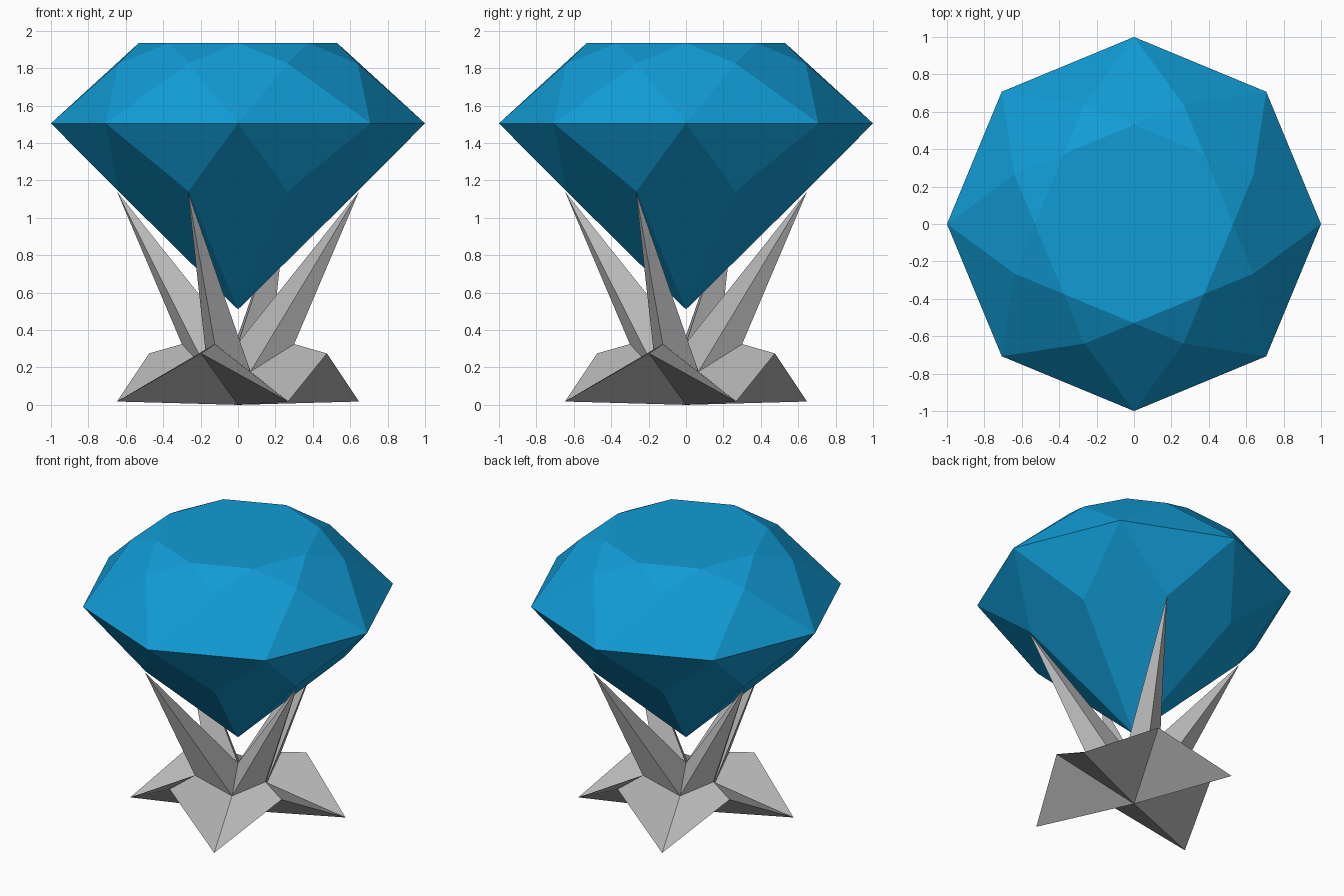
import bpy, bmesh
from math import cos, sin, radians
from mathutils import Vector

if "Cube" in bpy.data.objects:
    bpy.data.objects.remove(bpy.data.objects["Cube"])


def material(name, rgb):
    m = bpy.data.materials.new(name)
    m.diffuse_color = (*rgb, 1.0)
    m.use_nodes = True
    m.node_tree.nodes["Principled BSDF"].inputs["Base Color"].default_value = m.diffuse_color
    return m


def polar(r, deg, z):
    a = radians(deg)
    return Vector((r * cos(a), r * sin(a), z))


def ring(bm, n, r, start, z):
    return [bm.verts.new(polar(r, start + 360 * i / n, z)) for i in range(n)]


def finish(bm, name, mat):
    bmesh.ops.recalc_face_normals(bm, faces=bm.faces[:])
    me = bpy.data.meshes.new(name)
    bm.to_mesh(me)
    bm.free()
    me.materials.append(mat)
    ob = bpy.data.objects.new(name, me)
    bpy.context.collection.objects.link(ob)
    return ob


blue = material("gem blue", (0.0056, 0.33, 0.665))
grey = material("metal grey", (0.5, 0.5, 0.5))

# Brilliant-cut gem: table, crown kites, girdle, pavilion kites, culet
bm = bmesh.new()
table = ring(bm, 8, 0.53, 0, 1.935)
crown = ring(bm, 8, 0.692, 22.5, 1.826)
girdle = ring(bm, 8, 1.0, 0, 1.505)
pavilion = ring(bm, 8, 0.692, 22.5, 1.142)
culet = bm.verts.new((0, 0, 0.51))
bm.faces.new(table)
for i in range(8):
    j, h = (i + 1) % 8, i - 1
    bm.faces.new((table[i], crown[i], table[j]))
    bm.faces.new((table[i], crown[h], girdle[i], crown[i]))
    bm.faces.new((girdle[i], girdle[j], crown[i]))
    bm.faces.new((girdle[j], girdle[i], pavilion[i]))
    bm.faces.new((girdle[i], pavilion[h], culet, pavilion[i]))
finish(bm, "gem", blue)

# Four-pointed folded base with a claw rising from each notch
bm = bmesh.new()
bottom = bm.verts.new((0, 0, 0))
centre = bm.verts.new((0, 0, 0.33))
tips = ring(bm, 4, 0.70, 22.5, 0.018)
valleys = ring(bm, 4, 0.175, 22.5, 0.178)
notches = ring(bm, 4, 0.515, 67.5, 0.275)
crests = ring(bm, 4, 0.325, 67.5, 0.325)
claws = ring(bm, 4, 0.70, 67.5, 1.14)
for i in range(4):
    for k in (i, (i + 1) % 4):
        bm.faces.new((bottom, tips[k], notches[i]))               # underside
        bm.faces.new((tips[k], notches[i], crests[i], valleys[k]))  # top of arm
        bm.faces.new((claws[i], crests[i], valleys[k]))           # claw outside
        bm.faces.new((claws[i], centre, valleys[k]))              # claw inside
finish(bm, "claw_stand", grey)
